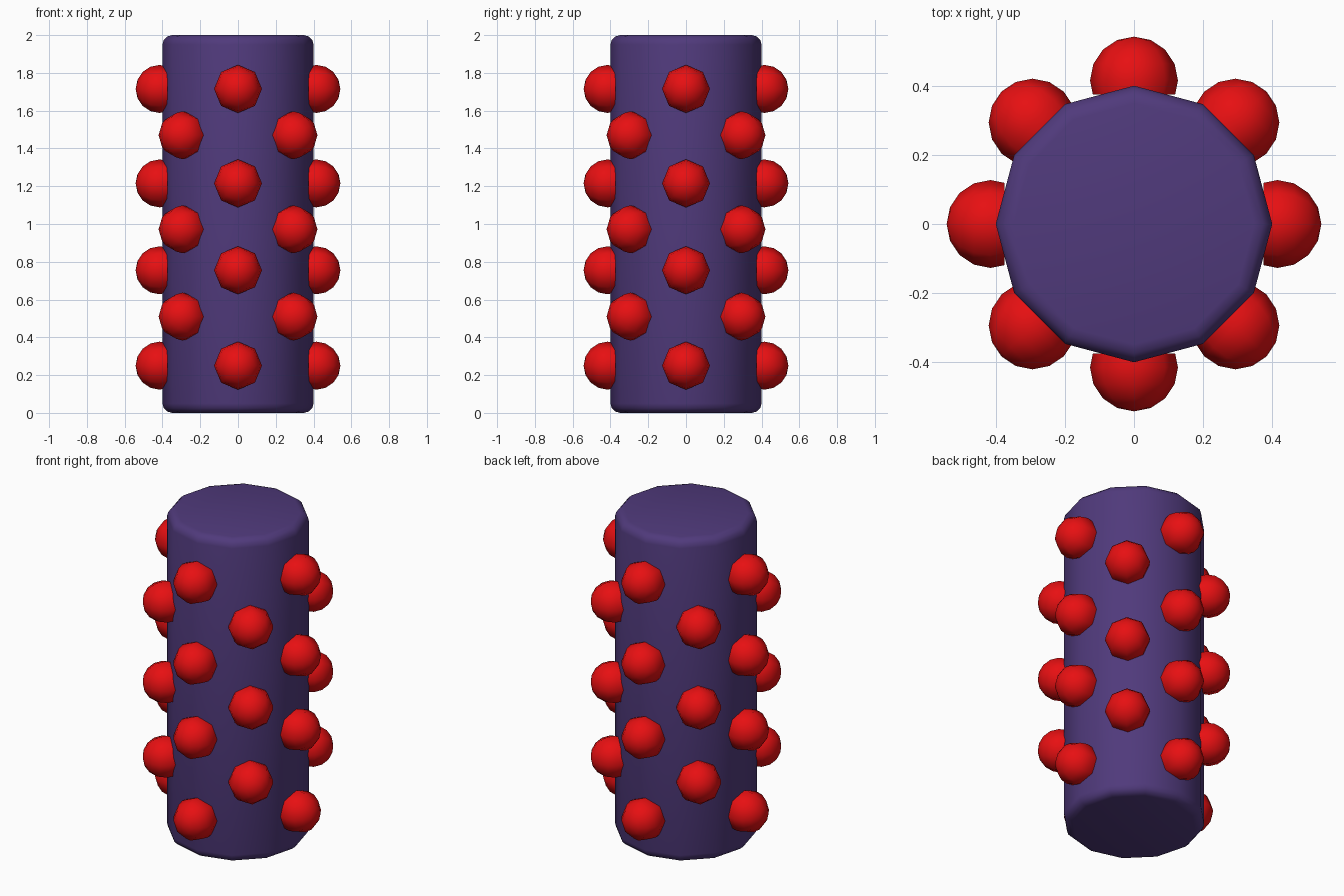
import bpy, bmesh, math
from mathutils import Matrix

if "Cube" in bpy.data.objects:
    bpy.data.objects.remove(bpy.data.objects["Cube"])


def material(name, rgb):
    m = bpy.data.materials.new(name)
    m.diffuse_color = (*rgb, 1)
    m.use_nodes = True
    m.node_tree.nodes["Principled BSDF"].inputs["Base Color"].default_value = m.diffuse_color
    return m


purple = material("deep purple", (0.08, 0.042, 0.2))
red = material("bright red", (0.8, 0.005, 0.006))


def add_object(name, bm, mat, angle):
    mesh = bpy.data.meshes.new(name)
    bm.to_mesh(mesh)
    bm.free()
    mesh.materials.append(mat)
    obj = bpy.data.objects.new(name, mesh)
    bpy.context.collection.objects.link(obj)
    bpy.ops.object.select_all(action='DESELECT')
    obj.select_set(True)
    bpy.context.view_layer.objects.active = obj
    bpy.ops.object.shade_smooth_by_angle(angle=math.radians(angle))
    return obj


# Twelve-sided column with rounded rims
bm = bmesh.new()
bmesh.ops.create_cone(bm, cap_ends=True, segments=12, radius1=0.4, radius2=0.4,
                      depth=2, matrix=Matrix.Translation((0, 0, 1)))
rims = [e for e in bm.edges if abs(e.verts[0].co.z - e.verts[1].co.z) < 0.01]
bmesh.ops.bevel(bm, geom=rims, offset=0.05, segments=3, profile=0.5, affect='EDGES')
add_object("column", bm, purple, 60)

# Domed stud: eight-sided sphere, pole pointing outward, cut flat at the back
STUD_R, STUD_DIST, BASE_DIST = 0.127, 0.415, 0.374


def add_stud(name, turn, z):
    bm = bmesh.new()
    bmesh.ops.create_uvsphere(bm, u_segments=8, v_segments=8, radius=STUD_R)
    cut = bmesh.ops.bisect_plane(bm, geom=bm.verts[:] + bm.edges[:] + bm.faces[:],
                                 plane_co=(0, 0, BASE_DIST - STUD_DIST),
                                 plane_no=(0, 0, -1), clear_outer=True)
    edges = [g for g in cut["geom_cut"] if isinstance(g, bmesh.types.BMEdge)]
    bmesh.ops.contextual_create(bm, geom=edges)
    bmesh.ops.recalc_face_normals(bm, faces=bm.faces[:])
    place = (Matrix.Translation((0, 0, z)) @ Matrix.Rotation(turn, 4, 'Z')
             @ Matrix.Translation((STUD_DIST, 0, 0))
             @ Matrix.Rotation(math.pi / 2, 4, 'Y'))
    bm.transform(place)
    add_object(name, bm, red, 60)


# Staggered rows of four studs, alternate rows turned by 45 degrees
for row, z in enumerate((0.25, 0.51, 0.755, 0.972, 1.215, 1.47, 1.715)):
    for k in range(4):
        add_stud(f"stud_row{row + 1}_{k + 1}",
                 k * math.pi / 2 + (row % 2) * math.pi / 4, z)
